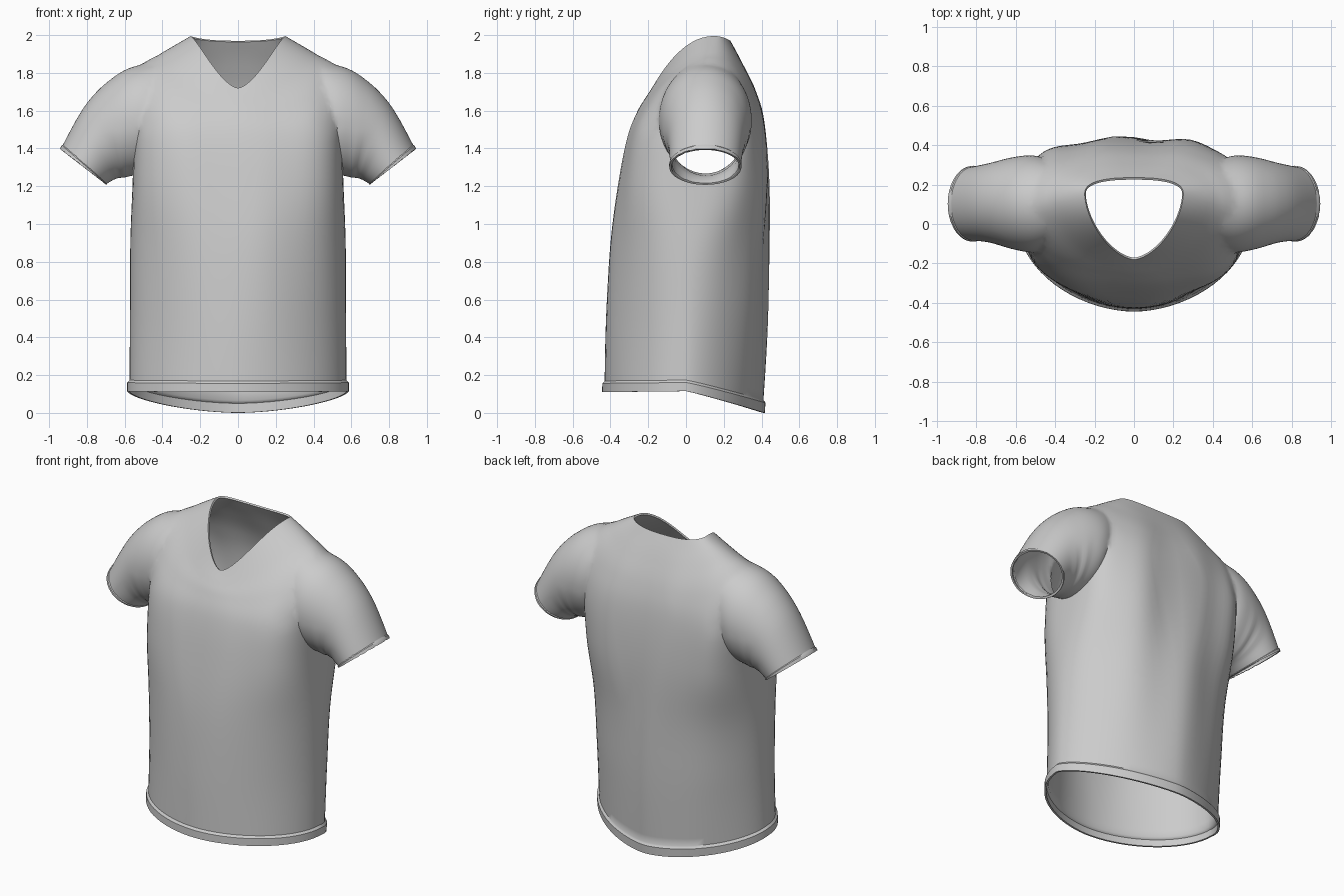
import bpy, bmesh, math
from mathutils import Vector

if "Cube" in bpy.data.objects:
    bpy.data.objects.remove(bpy.data.objects["Cube"])

cloth = bpy.data.materials.new("light_grey_cloth")
cloth.use_nodes = True
cloth.diffuse_color = (0.6, 0.6, 0.6, 1)
cloth.node_tree.nodes["Principled BSDF"].inputs["Base Color"].default_value = (0.6, 0.6, 0.6, 1)
SEG = 72


def spline(keys, s):
    """Smooth interpolation through rows of numbers."""
    i = min(int(s), len(keys) - 2)
    t = s - i
    a, b = keys[max(i - 1, 0)], keys[i]
    c, d = keys[i + 1], keys[min(i + 2, len(keys) - 1)]
    return [q + 0.5 * t * (r - p + t * (2 * p - 5 * q + 4 * r - u + t * (3 * (q - r) + u - p)))
            for p, q, r, u in zip(a, b, c, d)]


def steps(count, extra, n=6):
    return sorted(set([k / n for k in range(count * n + 1)] + extra))


def loft(name, rings):
    """Closed tube through the rings; end caps get slot 1 so they can be opened later."""
    bm = bmesh.new()
    rows = [[bm.verts.new(p) for p in ring] for ring in rings]
    for a, b in zip(rows, rows[1:]):
        for i in range(SEG):
            j = (i + 1) % SEG
            bm.faces.new((a[i], a[j], b[j], b[i]))
    for row in (rows[0], rows[-1]):
        mid = bm.verts.new(sum((v.co for v in row), Vector()) / SEG)
        for i in range(SEG):
            bm.faces.new((row[i], row[(i + 1) % SEG], mid)).material_index = 1
    bmesh.ops.recalc_face_normals(bm, faces=bm.faces)
    mesh = bpy.data.meshes.new(name)
    bm.to_mesh(mesh)
    bm.free()
    mesh.materials.append(cloth)
    mesh.materials.append(cloth)
    obj = bpy.data.objects.new(name, mesh)
    bpy.context.collection.objects.link(obj)
    return obj


def power(v, e):
    return math.copysign(abs(v) ** e, v)


# Torso levels: half width, side y, front y, back y, side z, front z, back z,
# roundness front, roundness back, height falloff
BODY = [
    (.575, .00, -.432, .405, .115, .11, .0, 1.85, 1.68, 1.1),
    (.572, .01, -.425, .428, .50, .50, .45, 1.85, 1.8, 1.1),
    (.570, .02, -.40, .435, .90, .90, .90, 2.1, 2.1, 1.1),
    (.557, .03, -.35, .432, 1.25, 1.25, 1.25, 2.8, 3.2, 1.1),
    (.55, .06, -.305, .41, 1.60, 1.47, 1.52, 3.0, 3.8, 1.1),
    (.525, .10, -.258, .37, 1.83, 1.59, 1.69, 2.3, 3.0, 1.3),
    (.40, .13, -.222, .305, 1.908, 1.655, 1.84, 1.9, 2.6, 1.7),
    (.25, .15, -.18, .235, 1.995, 1.72, 1.97, 1.65, 2.6, 2.1),
]


def body_ring(s):
    w, yc, yf, yb, zs, zf, zb, nf, nb, fall = spline(BODY, s)
    hem = 0.012 * min(1, max(0, (0.22 - s) / 0.04))
    fold = math.sin(math.pi * min(s / 6.5, 1))
    pts = []
    for i in range(SEG):
        a = 2 * math.pi * i / SEG
        front = math.sin(a) < 0
        n, ye, ze = (nf, yf, zf) if front else (nb, yb, zb)
        x = w * power(math.cos(a), 2 / n)
        f = abs(math.sin(a)) ** (2 / n)
        y = yc + (ye - yc) * f
        z = zs + (ze - zs) * f ** fall
        # soft vertical drape
        depth = 0.004 if front else 0.011
        y += fold * f * depth * math.cos(17 * x + 0.5 * s)
        pts.append((x + hem * math.cos(a), y + hem * math.sin(a), z))
    return pts


shirt = loft("shirt", [body_ring(s) for s in steps(7, [.02, .18, .2, .22])])

# Sleeve levels: top x, top z, bottom x, bottom z, front y, back y
SLEEVE = [
    (.34, 1.88, .38, 1.38, -.06, .28),
    (.48, 1.852, .50, 1.28, -.14, .345),
    (.63, 1.80, .585, 1.25, -.13, .34),
    (.80, 1.64, .645, 1.24, -.095, .31),
    (.94, 1.395, .70, 1.21, -.083, .288),
]


def sleeve_ring(s, side):
    tx, tz, bx, bz, yf, yb = spline(SLEEVE, s)
    hem = 1.03 if s > 3.86 else 1
    pts = []
    for i in range(SEG):
        a = 2 * math.pi * i / SEG
        c, d = math.cos(a) * hem, math.sin(a) * hem
        # gathers towards the armpit
        low = max(0, -c) * max(0, 1 - abs(s - 2.7))
        d *= 1 + 0.04 * low * math.sin(9 * s)
        pts.append((side * ((tx + bx) / 2 + c * (tx - bx) / 2),
                    (yf + yb) / 2 + d * (yb - yf) / 2,
                    (tz + bz) / 2 + c * (tz - bz) / 2))
    return pts


bpy.ops.object.select_all(action='DESELECT')
bpy.context.view_layer.objects.active = shirt
shirt.select_set(True)

# Join both sleeves to the torso
for side, name in ((1, "left_sleeve"), (-1, "right_sleeve")):
    sleeve = loft(name, [sleeve_ring(s, side) for s in steps(4, [3.85, 3.88, 3.98])])
    union = shirt.modifiers.new("join_" + name, 'BOOLEAN')
    union.operation = 'UNION'
    union.solver = 'EXACT'
    union.object = sleeve
    bpy.ops.object.modifier_apply(modifier=union.name)
    bpy.data.objects.remove(sleeve)

# Open the neck, hem and cuffs, then relax the shoulder joins
bm = bmesh.new()
bm.from_mesh(shirt.data)
bmesh.ops.delete(bm, geom=[f for f in bm.faces if f.material_index == 1], context='FACES')
bmesh.ops.remove_doubles(bm, verts=bm.verts, dist=0.003)
for _ in range(4):
    near = [v for v in bm.verts if v.co.z > 1.5 and 0.42 < abs(v.co.x) < 0.7]
    bmesh.ops.smooth_vert(bm, verts=near, factor=0.5,
                          use_axis_x=True, use_axis_y=True, use_axis_z=True)
bm.to_mesh(shirt.data)
bm.free()
shirt.data.materials.clear()
shirt.data.materials.append(cloth)
for poly in shirt.data.polygons:
    poly.material_index = 0

# Cloth thickness
shell = shirt.modifiers.new("thickness", 'SOLIDIFY')
shell.thickness = 0.012
shell.offset = -1
bpy.ops.object.modifier_apply(modifier=shell.name)
bpy.ops.object.shade_smooth_by_angle(angle=math.radians(40))
